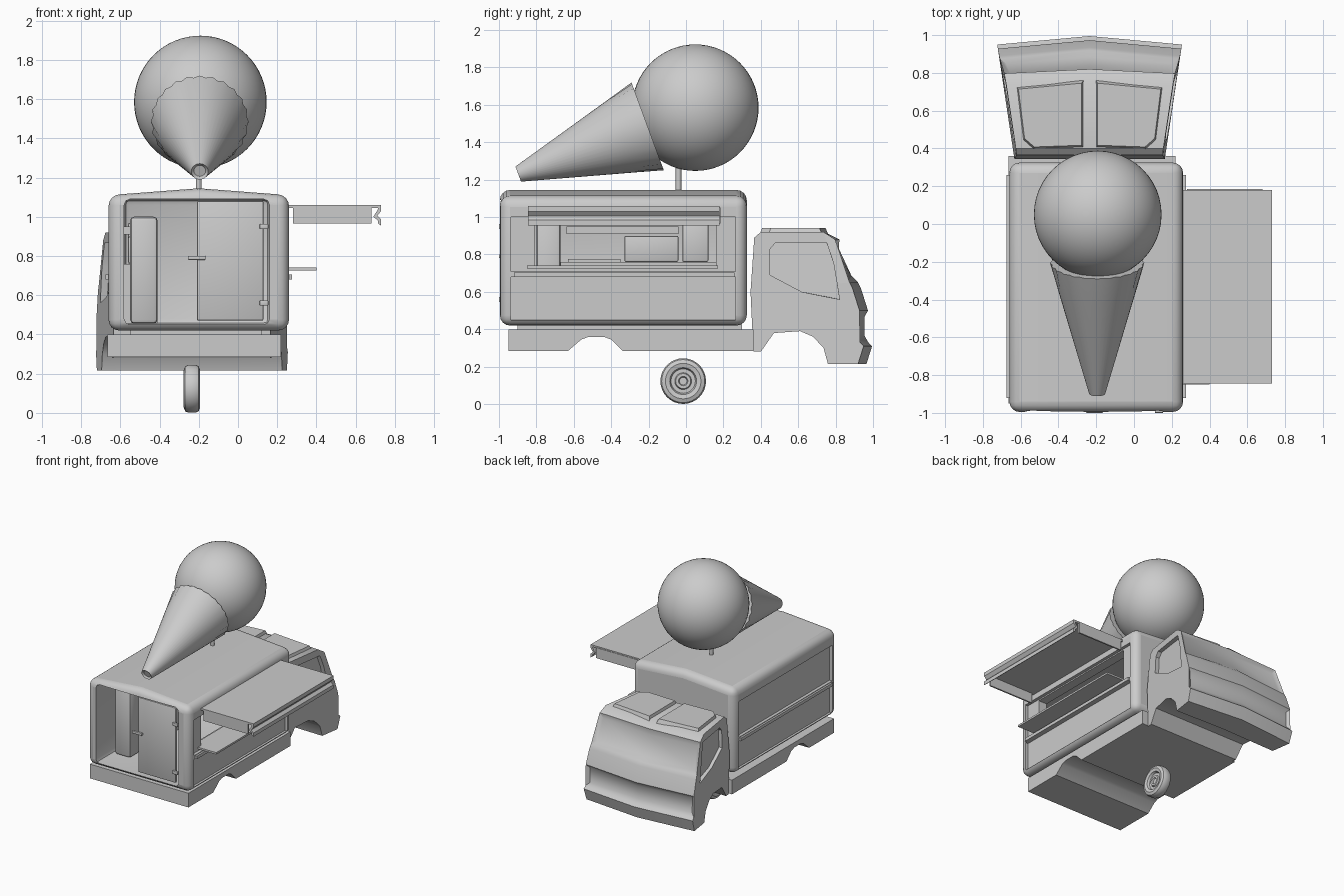
import bpy, bmesh, math
from mathutils import Vector, Matrix

if "Cube" in bpy.data.objects:
    bpy.data.objects.remove(bpy.data.objects["Cube"])

BODY_X = -0.2
CAB_X = -0.235


def finish(name, bm, bevel=0, segments=3):
    """Turn a bmesh into an object, bevel it and smooth its gentle angles."""
    bmesh.ops.recalc_face_normals(bm, faces=bm.faces)
    mesh = bpy.data.meshes.new(name)
    bm.to_mesh(mesh)
    bm.free()
    obj = bpy.data.objects.new(name, mesh)
    bpy.context.collection.objects.link(obj)
    if bevel:
        mod = obj.modifiers.new("Bevel", 'BEVEL')
        mod.width, mod.segments = bevel, segments
        apply(obj, mod)
    smooth(obj)
    return obj


def activate(obj):
    for other in bpy.context.selected_objects:
        other.select_set(False)
    obj.select_set(True)
    bpy.context.view_layer.objects.active = obj


def apply(obj, mod):
    activate(obj)
    bpy.ops.object.modifier_apply(modifier=mod.name)


def smooth(obj):
    activate(obj)
    bpy.ops.object.shade_smooth_by_angle(angle=math.radians(35))


def cut(obj, cutter):
    cutter.hide_render = True
    mod = obj.modifiers.new("Cut", 'BOOLEAN')
    mod.operation, mod.solver, mod.object = 'DIFFERENCE', 'EXACT', cutter
    apply(obj, mod)
    bpy.data.objects.remove(cutter)
    smooth(obj)


def box(name, x, y, z, bevel=0, segments=2):
    """Box from (min, max) pairs."""
    bm = bmesh.new()
    bmesh.ops.create_cube(bm, size=1)
    for v in bm.verts:
        v.co = [a + (b - a) * (c + 0.5) for (a, b), c in zip((x, y, z), v.co)]
    return finish(name, bm, bevel, segments)


def loft(profile, sections, place):
    """Skin copies of a closed profile; place(s, a, b) gives each point."""
    bm = bmesh.new()
    rings = [[bm.verts.new(place(s, a, b)) for a, b in profile] for s in sections]
    bands = []
    n = len(profile)
    for i in range(n):
        j = (i + 1) % n
        bands.append([bm.faces.new((r[i], r[j], q[j], q[i]))
                      for r, q in zip(rings, rings[1:])])
    bm.faces.new(rings[0])
    bm.faces.new(rings[-1])
    bmesh.ops.recalc_face_normals(bm, faces=bm.faces)
    return bm, bands


def lathe(name, profile, steps, matrix, pleat=0):
    """Spin (radius, height) points about local z, optionally pleating the last ring."""
    bm = bmesh.new()
    rings = []
    for k, (r, h) in enumerate(profile):
        ring = []
        for i in range(steps):
            t = math.tau * i / steps
            rr = r - (pleat if k == len(profile) - 2 and i % 2 else 0)
            ring.append(bm.verts.new((rr * math.cos(t), rr * math.sin(t), h)))
        rings.append(ring)
    for r, q in zip(rings, rings[1:]):
        for i in range(steps):
            j = (i + 1) % steps
            bm.faces.new((r[i], r[j], q[j], q[i]))
    bm.faces.new(rings[0])
    bm.faces.new(rings[-1])
    bm.transform(matrix)
    return finish(name, bm)


# Cargo body: crowned, rounded shell
section = [(-0.46, 0.42), (0.46, 0.42), (0.46, 1.11), (0, 1.145), (-0.46, 1.11)]
bm, _ = loft(section, (-0.995, 0.325), lambda s, a, b: (BODY_X + a, s, b))
body = finish("cargo_body", bm)
mod = body.modifiers.new("Round", 'BEVEL')
mod.width, mod.segments = 0.055, 4
mod.limit_method, mod.angle_limit = 'ANGLE', math.radians(30)
apply(body, mod)

# Hollow interior open at the rear, recessed side panels, serving window
cut(body, box("cutter", (-0.58, 0.16), (-1.2, 0.27), (0.45, 1.09), 0.03))
for side in (-1, 1):
    xs = sorted((BODY_X + side * 0.435, BODY_X + side * 0.6))
    for zs in ((0.45, 0.68), (0.71, 1.0)):
        cut(body, box("cutter", xs, (-0.935, 0.265), zs))
cut(body, box("cutter", (0.1, 0.4), (-0.81, 0.16), (0.73, 0.99)))

# Trim strips along both sides
for side, label in ((-1, "right"), (1, "left")):
    xs = sorted((BODY_X + side * 0.42, BODY_X + side * 0.475))
    box(label + "_trim", xs, (-0.92, 0.26), (0.68, 0.705))

# Serving counter and awning
box("serving_counter", (0.18, 0.4), (-0.85, 0.17), (0.725, 0.74))
box("awning_sheet", (0.24, 0.715), (-0.845, 0.18), (1.045, 1.06))
for label, y in (("rear", -0.845), ("front", 0.172)):
    box("awning_" + label + "_flange", (0.28, 0.68), (y, y + 0.012), (0.965, 1.05))
lip = [(0.70, 1.06), (0.73, 1.06), (0.73, 1.03), (0.71, 1.005), (0.73, 0.985),
       (0.73, 0.955), (0.715, 0.965), (0.715, 0.98), (0.69, 1.0), (0.715, 1.04)]
bm, _ = loft(lip, (-0.845, 0.18), lambda s, a, b: (a, s, b))
finish("awning_lip", bm)

# Rear door with handle and hinges
box("rear_door", (-0.21, 0.13), (-0.985, -0.965), (0.47, 1.08), 0.009)
box("door_handle", (-0.255, -0.165), (-1.0, -0.98), (0.78, 0.8), 0.004)
for z in (0.56, 0.95):
    box("door_hinge", (0.11, 0.155), (-1.0, -0.98), (z - 0.013, z + 0.013), 0.004)

# Kitchen fittings
box("tall_cabinet", (-0.55, -0.41), (-0.8, -0.67), (0.455, 1.0), 0.02)
box("kitchen_worktop", (-0.58, -0.41), (-0.67, 0.27), (0.455, 0.76))
box("freezer", (-0.56, -0.43), (-0.33, -0.04), (0.76, 0.9), 0.01)
box("drinks_machine", (-0.56, -0.43), (-0.02, 0.12), (0.76, 0.97), 0.01)
box("serving_tray", (-0.55, -0.43), (-0.63, -0.35), (0.76, 0.775))
box("wall_shelf", (-0.58, -0.46), (-0.64, -0.04), (0.91, 0.95))

# Chassis with wheel arch running across it
chassis = [(-0.95, 0.285), (-0.63, 0.285), (-0.56, 0.345), (-0.52, 0.36),
           (-0.44, 0.36), (-0.4, 0.345), (-0.34, 0.285), (0.36, 0.285),
           (0.36, 0.4), (-0.95, 0.4)]
bm, _ = loft(chassis, (-0.665, 0.22), lambda s, a, b: (s, a, b))
finish("chassis", bm)
box("body_mounts", (-0.55, 0.12), (-0.9, 0.3), (0.39, 0.43))


# Cab: tapers towards the rear and bows out at the nose
def cab_point(s, y, z):
    y -= 0.045 * s * s * min(1, max(0, (y - 0.72) / 0.2))
    half = 0.405 + 0.15 * (y - 0.39) - 0.05 * max(0, z - 0.6)
    return CAB_X + s * half, y, z


cab_profile = [
    (0.36, 0.28), (0.4, 0.28), (0.47, 0.38), (0.61, 0.39), (0.68, 0.36),
    (0.74, 0.3), (0.77, 0.215), (0.965, 0.215), (0.995, 0.31), (0.975, 0.33),
    (0.973, 0.5), (0.935, 0.62), (0.92, 0.65), (0.82, 0.88), (0.74, 0.92),
    (0.4, 0.92), (0.365, 0.89), (0.345, 0.6)]
bm, bands = loft(cab_profile, (-1, 0, 1), cab_point)
for i, margin in ((12, 0.045), (9, 0.035)):
    bmesh.ops.inset_region(bm, faces=bands[i], thickness=margin, depth=-0.02)
cab = finish("cab", bm)

# Side window recesses, each with a lower pane step
window = [(0.45, 0.69), (0.62, 0.6), (0.85, 0.56), (0.81, 0.75), (0.76, 0.865),
          (0.48, 0.865), (0.45, 0.83)]
for side in (-1, 1):
    bm, _ = loft(window, (side * 0.92, side * 1.2), cab_point)
    cut(cab, finish("cutter", bm))

# Raised roof panels
for side, label in ((-1, "right"), (1, "left")):
    bm = bmesh.new()
    outline = [(0.03, 0.4), (0.3, 0.39), (0.355, 0.44), (0.39, 0.73), (0.03, 0.765)]
    lower = [bm.verts.new((CAB_X + side * x, y, 0.9)) for x, y in outline]
    upper = [bm.verts.new((CAB_X + side * (0.2 + (x - 0.2) * 0.93),
                           0.57 + (y - 0.57) * 0.9, 0.942)) for x, y in outline]
    bm.faces.new(lower)
    bm.faces.new(upper)
    for i in range(5):
        j = (i + 1) % 5
        bm.faces.new((lower[i], lower[j], upper[j], upper[i]))
    finish(label + "_roof_panel", bm)

# Wheel
tyre = [(0.02, -0.02), (0.025, -0.03), (0.04, -0.03), (0.045, -0.018), (0.065, -0.018),
        (0.072, -0.036), (0.095, -0.042), (0.115, -0.034), (0.122, -0.018)]
tyre += [(r, -h) for r, h in reversed(tyre)]
lathe("wheel", tyre, 32,
      Matrix.Translation((-0.235, -0.015, 0.123)) @ Matrix.Rotation(math.pi / 2, 4, 'Y'))

# Roof sign: scoop, pleated cone and pole
bm = bmesh.new()
bmesh.ops.create_uvsphere(bm, u_segments=48, v_segments=32, radius=0.338,
                          matrix=Matrix.Translation((-0.192, 0.05, 1.585)))
finish("scoop", bm)
tip, rim = Vector((-0.195, -0.897, 1.23)), Vector((-0.195, -0.205, 1.485))
axis = rim - tip
length = axis.length
cone = [(0.03, 0.012), (0.043, 0), (0.21, length * 0.81), (0.25, length),
        (0.2, length)]
lathe("cone", cone, 48,
      Matrix.Translation(tip) @ axis.to_track_quat('Z', 'Y').to_matrix().to_4x4(), 0.01)
lathe("sign_pole", [(0.015, 0), (0.015, 0.17)], 12,
      Matrix.Translation((-0.2, -0.04, 1.12)))
